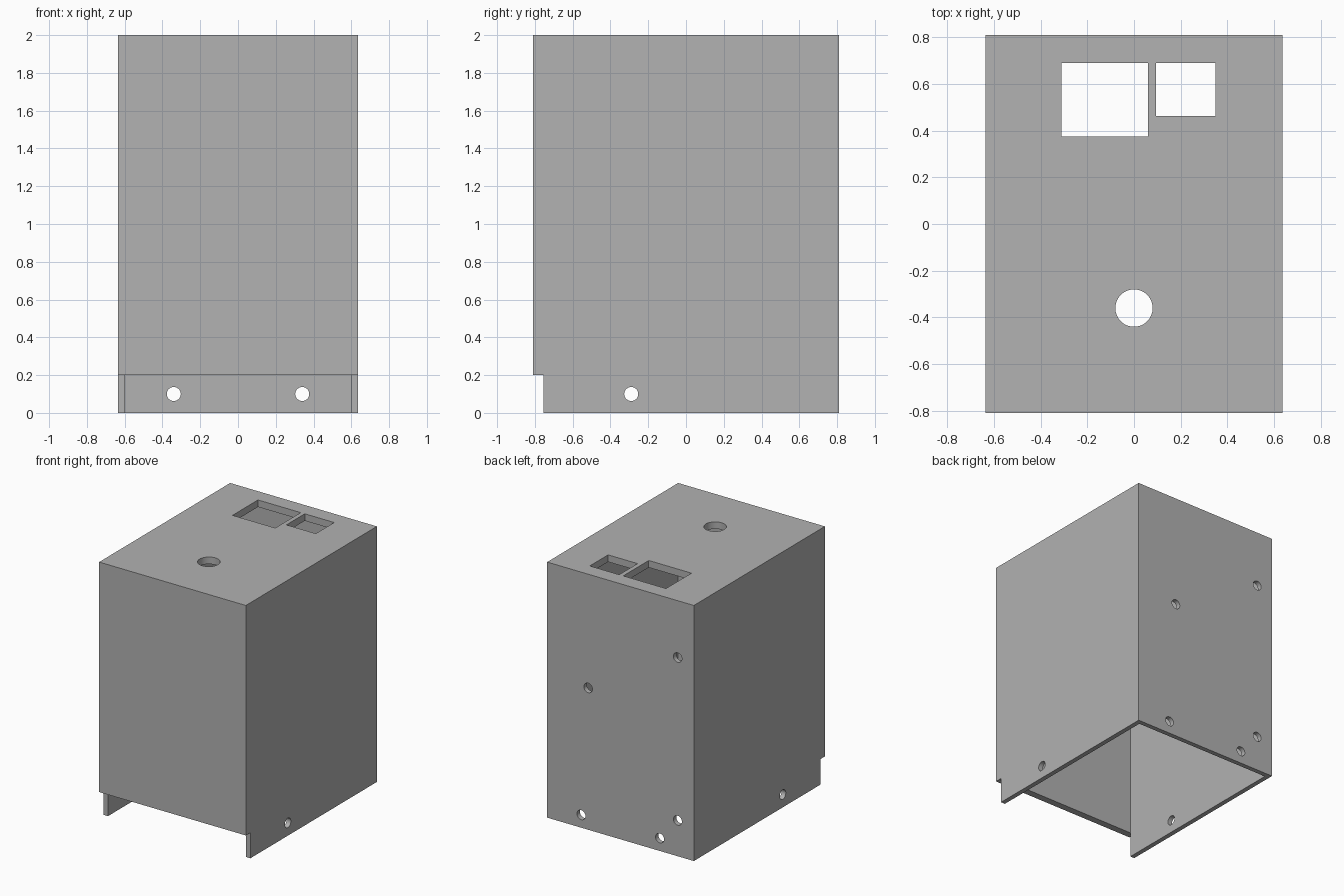
import bpy
import bmesh
import math
from mathutils import Matrix, Vector

if "Cube" in bpy.data.objects:
    bpy.data.objects.remove(bpy.data.objects["Cube"], do_unlink=True)

# Outer size and wall thicknesses
HALF_X, HALF_Y, HEIGHT = 0.635, 0.81, 2.0
SIDE, FRONT, TOP = 0.037, 0.055, 0.055
HOLE = 0.037

grey = bpy.data.materials.new("plain grey")
grey.use_nodes = True
colour = (0.445, 0.445, 0.445, 1)
grey.diffuse_color = colour
grey.node_tree.nodes["Principled BSDF"].inputs["Base Color"].default_value = colour


def make(name, bm):
    mesh = bpy.data.meshes.new(name)
    bm.to_mesh(mesh)
    bm.free()
    obj = bpy.data.objects.new(name, mesh)
    obj.data.materials.append(grey)
    bpy.context.collection.objects.link(obj)
    return obj


def box(name, low, high):
    low, high = Vector(low), Vector(high)
    bm = bmesh.new()
    place = Matrix.Translation((low + high) / 2) @ Matrix.Diagonal((*(high - low), 1))
    bmesh.ops.create_cube(bm, size=1, matrix=place)
    return make(name, bm)


def drill(name, centre, axis, radius=HOLE):
    bm = bmesh.new()
    turn = Vector(axis).to_track_quat("Z", "Y").to_matrix().to_4x4()
    bmesh.ops.create_cone(bm, cap_ends=True, segments=48, radius1=radius, radius2=radius,
                          depth=0.3, matrix=Matrix.Translation(centre) @ turn)
    return make(name, bm)


case = box("case_shell", (-HALF_X, -HALF_Y, 0), (HALF_X, HALF_Y, HEIGHT))

# Open-bottomed cavity and the gap below the front wall
cutters = [
    box("cavity_cutter", (SIDE - HALF_X, FRONT - HALF_Y, -0.5),
        (HALF_X - SIDE, HALF_Y - SIDE, HEIGHT - TOP)),
    box("front_gap_cutter", (-1, -1, -0.3), (1, FRONT - HALF_Y + 0.001, 0.2)),
]

# Openings in the top
cutters += [
    box("large_window_cutter", (-0.31, 0.375, 1.8), (0.06, 0.69, 2.2)),
    box("small_window_cutter", (0.095, 0.463, 1.8), (0.35, 0.69, 2.2)),
    drill("top_hole_cutter", (0, -0.36, HEIGHT), (0, 0, 1), 0.08),
]

# Screw holes in the back wall and near the foot of both sides
for x, z in ((0.34, 0.1), (-0.34, 0.1), (-0.495, 0.28), (-0.495, 1.555), (0.28, 1.11)):
    cutters.append(drill("back_hole_cutter", (x, HALF_Y, z), (0, 1, 0)))
for side in (-1, 1):
    cutters.append(drill("side_hole_cutter", (side * HALF_X, -0.29, 0.1), (1, 0, 0)))

# Cut the openings, then discard the cutters
bpy.context.view_layer.objects.active = case
for cutter in cutters:
    mod = case.modifiers.new("cut", "BOOLEAN")
    mod.operation = "DIFFERENCE"
    mod.solver = "EXACT"
    mod.object = cutter
    bpy.ops.object.modifier_apply(modifier=mod.name)
    bpy.data.objects.remove(cutter, do_unlink=True)

# Smooth hole walls with crisp case edges
bpy.ops.object.select_all(action="DESELECT")
case.select_set(True)
bpy.ops.object.shade_smooth_by_angle(angle=math.radians(30))
